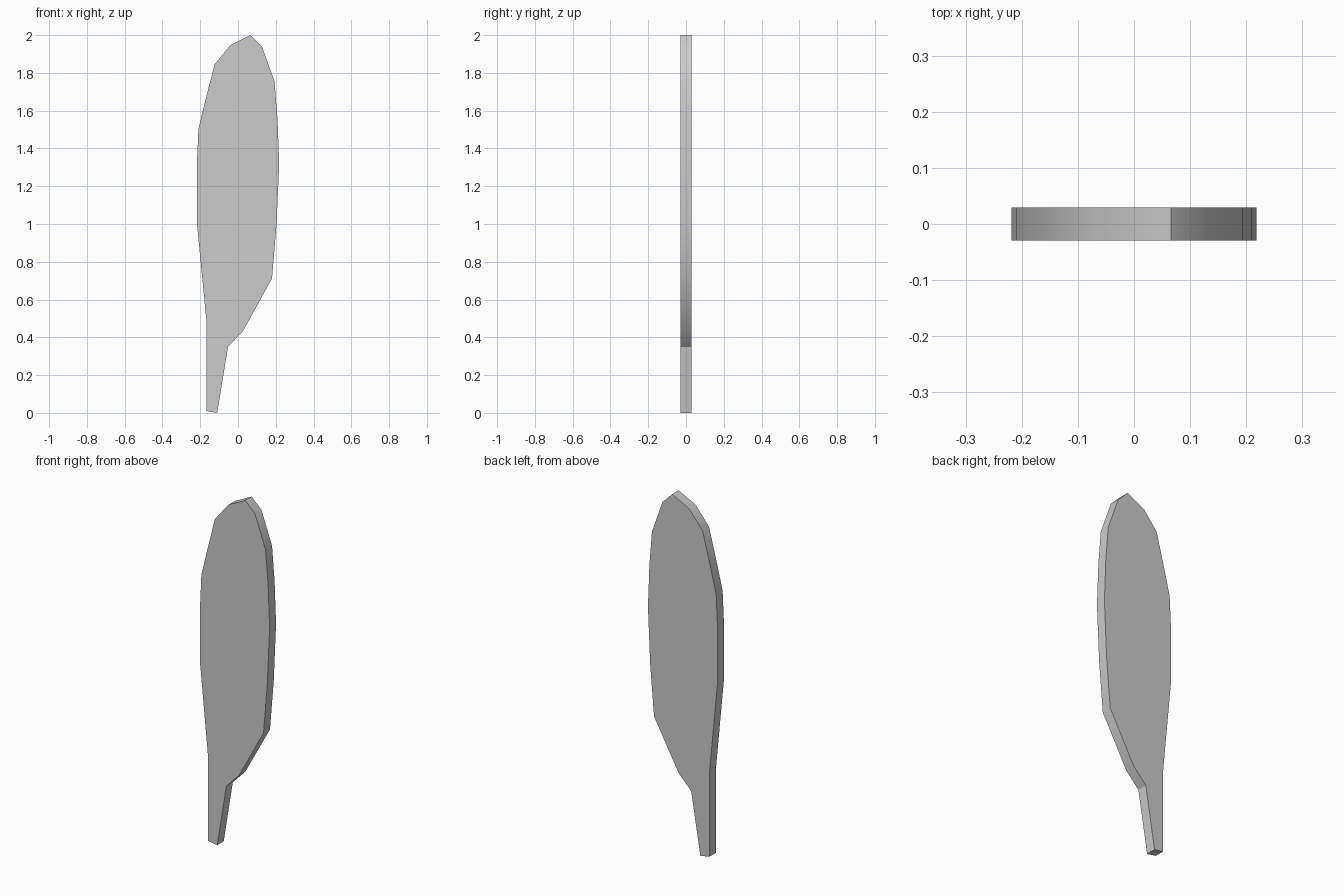
import bpy, bmesh, math

if "Cube" in bpy.data.objects:
    bpy.data.objects.remove(bpy.data.objects["Cube"])

HALF_THICKNESS = 0.029

# Outline in the front (x, z) plane, counter-clockwise from the handle foot
outline = [
    (-0.167, 0.01), (-0.11, 0.0), (-0.053, 0.35), (0.026, 0.432),
    (0.18, 0.712), (0.204, 1.0), (0.218, 1.32), (0.209, 1.56),
    (0.193, 1.755), (0.127, 1.94), (0.066, 2.0), (-0.04, 1.947),
    (-0.124, 1.845), (-0.169, 1.67), (-0.209, 1.506), (-0.218, 1.315),
    (-0.218, 1.01), (-0.167, 0.484),
]

# Flat paddle blade: front face extruded straight back
bm = bmesh.new()
front = bm.faces.new([bm.verts.new((x, -HALF_THICKNESS, z)) for x, z in outline])
extruded = bmesh.ops.extrude_face_region(bm, geom=[front], use_keep_orig=True)
back_verts = [g for g in extruded["geom"] if isinstance(g, bmesh.types.BMVert)]
bmesh.ops.translate(bm, verts=back_verts, vec=(0, 2 * HALF_THICKNESS, 0))
bmesh.ops.recalc_face_normals(bm, faces=bm.faces)

mesh = bpy.data.meshes.new("paddle_blade")
bm.to_mesh(mesh)
bm.free()
blade = bpy.data.objects.new("paddle_blade", mesh)
bpy.context.collection.objects.link(blade)

# Smooth rim, crisp front and back edges
bpy.context.view_layer.objects.active = blade
blade.select_set(True)
bpy.ops.object.shade_smooth_by_angle(angle=math.radians(30))
